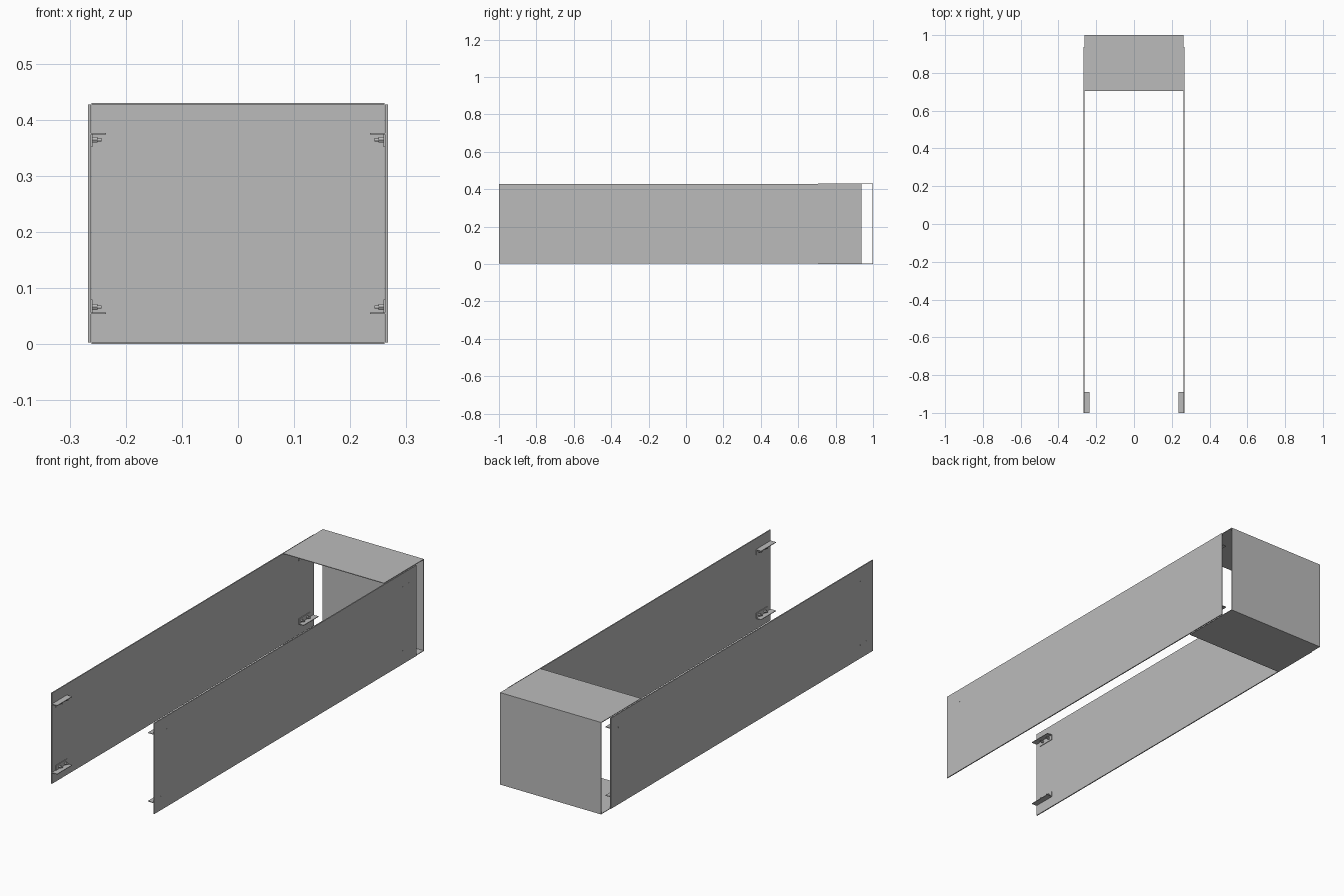
import bpy
import bmesh
from mathutils import Matrix, Vector

cube = bpy.data.objects.get("Cube")
if cube:
    bpy.data.objects.remove(cube, do_unlink=True)

# Single painted metal colour
metal = bpy.data.materials.new("plain grey metal")
metal.use_nodes = True
grey = (0.5, 0.5, 0.5, 1)
metal.diffuse_color = grey
metal.node_tree.nodes["Principled BSDF"].inputs["Base Color"].default_value = grey


def finish(name, bm):
    mesh = bpy.data.meshes.new(name)
    bmesh.ops.recalc_face_normals(bm, faces=bm.faces)
    bm.to_mesh(mesh)
    bm.free()
    mesh.materials.append(metal)
    obj = bpy.data.objects.new(name, mesh)
    bpy.context.collection.objects.link(obj)
    return obj


def add_box(bm, x, y, z):
    lo, hi = Vector((x[0], y[0], z[0])), Vector((x[1], y[1], z[1]))
    matrix = Matrix.Translation((lo + hi) / 2) @ Matrix.Diagonal((*(hi - lo), 1))
    bmesh.ops.create_cube(bm, size=1, matrix=matrix)


def add_rod(bm, x0, x1, y, z, radius, sides):
    matrix = Matrix.Translation(((x0 + x1) / 2, y, z)) @ Matrix.Rotation(1.5708, 4, "Y")
    bmesh.ops.create_cone(bm, cap_ends=True, segments=sides, radius1=radius,
                          radius2=radius, depth=abs(x1 - x0), matrix=matrix)


def box(name, x, y, z):
    bm = bmesh.new()
    add_box(bm, x, y, z)
    return finish(name, bm)


HEIGHT, SHEET, HALF = 0.43, 0.003, 0.261

# Folded end cover: a back sheet with a top and a bottom flap
box("end_cover_back", (-HALF, HALF), (1 - SHEET, 1), (0, HEIGHT))
box("end_cover_top", (-HALF, HALF), (0.705, 1 - SHEET), (HEIGHT - SHEET, HEIGHT))
box("end_cover_bottom", (-HALF, HALF), (0.705, 1 - SHEET), (0, SHEET))


def bracket(name, side, end, top):
    """Angle bracket with two bolts; end is -1 at the front, 1 at the back."""
    outer, inner = (-1, -0.89) if end < 0 else (0.93, 0.82)
    flange_z = 0.375 if top else 0.055
    down = -1 if top else 1
    bolt_z = flange_z + 0.011 * down

    def span(a, b):
        return tuple(sorted((a, b)))

    # Flange and upright leaf
    bm = bmesh.new()
    add_box(bm, span(side * 0.235, side * 0.262), span(outer, inner),
            span(flange_z - 0.0015, flange_z + 0.0015))
    add_box(bm, span(side * 0.259, side * 0.262), span(outer - 0.025 * end, inner),
            span(flange_z, flange_z + 0.024 * down))
    finish(name + "_bracket", bm)

    # Bolts with hexagonal nuts, ending just outside the panel
    bm = bmesh.new()
    for offset in (0.05, 0.092):
        y = outer - offset * end
        add_rod(bm, side * 0.243, side * 0.2675, y, bolt_z, 0.003, 12)
        add_rod(bm, side * 0.25, side * 0.259, y, bolt_z, 0.006, 6)
    finish(name + "_bolts", bm)


# Long side panels with brackets at all four corners
for side_name, side in (("right", -1), ("left", 1)):
    xs = tuple(sorted((side * 0.262, side * 0.267)))
    box(side_name + "_side_panel", xs, (-1, 0.937), (SHEET, HEIGHT - SHEET))
    for end_name, end in (("front", -1), ("back", 1)):
        for level, top in (("lower", False), ("upper", True)):
            bracket(f"{side_name}_{end_name}_{level}", side, end, top)
